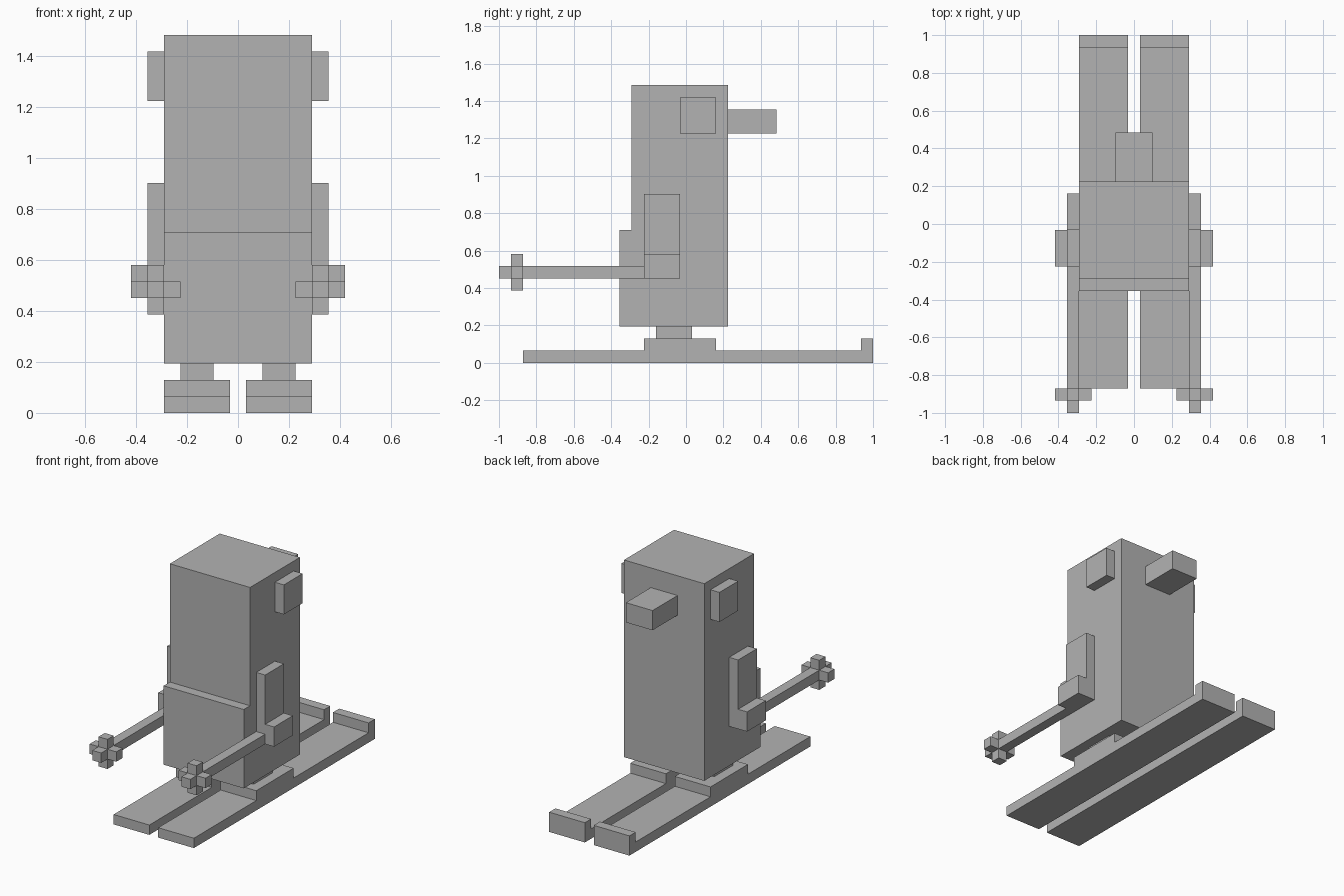
import bpy
import bmesh

cube = bpy.data.objects.get("Cube")
if cube:
    bpy.data.objects.remove(cube, do_unlink=True)

U = 2 / 31  # one block

grey = bpy.data.materials.new("plain grey")
grey.use_nodes = True
colour = (0.45, 0.45, 0.45, 1)
grey.diffuse_color = colour
grey.node_tree.nodes["Principled BSDF"].inputs["Base Color"].default_value = colour


def block(name, x, y, z):
    """Box spanning the given ranges, measured in blocks."""
    bm = bmesh.new()
    bmesh.ops.create_cube(bm, size=1)
    for v in bm.verts:
        v.co = [U * (r[0] if c < 0 else r[1]) for c, r in zip(v.co, (x, y, z))]
    mesh = bpy.data.meshes.new(name)
    bm.to_mesh(mesh)
    bm.free()
    mesh.materials.append(grey)
    obj = bpy.data.objects.new(name, mesh)
    bpy.context.collection.objects.link(obj)


def pair(name, x, y, z):
    """The same box on both sides of the body."""
    block("left_" + name, x, y, z)
    block("right_" + name, (-x[1], -x[0]), y, z)


# Body, rump step and beak
block("body", (-4.5, 4.5), (-4.5, 3.5), (3, 23))
block("rump", (-4.5, 4.5), (-5.5, -4.5), (3, 11))
block("beak", (-1.5, 1.5), (3.5, 7.5), (19, 21))

# Eyes, arms and hands
pair("eye", (4.5, 5.5), (-0.5, 2.5), (19, 22))
pair("arm", (4.5, 5.5), (-3.5, -0.5), (7, 14))
pair("hand", (5.5, 6.5), (-3.5, -0.5), (7, 9))

# Legs, boots and skis with upturned tips
pair("leg", (1.5, 3.5), (-2.5, 0.5), (2, 3))
pair("boot", (0.5, 4.5), (-3.5, 2.5), (1, 2))
pair("ski", (0.5, 4.5), (-13.5, 15.5), (0, 1))
pair("ski_tip", (0.5, 4.5), (14.5, 15.5), (1, 2))

# Ski poles, each with four basket spokes around the shaft
pair("pole", (4.5, 5.5), (-15.5, -3.5), (7, 8))
spokes = {"outer": (1, 0), "inner": (-1, 0), "upper": (0, 1), "lower": (0, -1)}
for side, (dx, dz) in spokes.items():
    pair("basket_" + side, (4.5 + dx, 5.5 + dx), (-14.5, -13.5), (7 + dz, 8 + dz))
